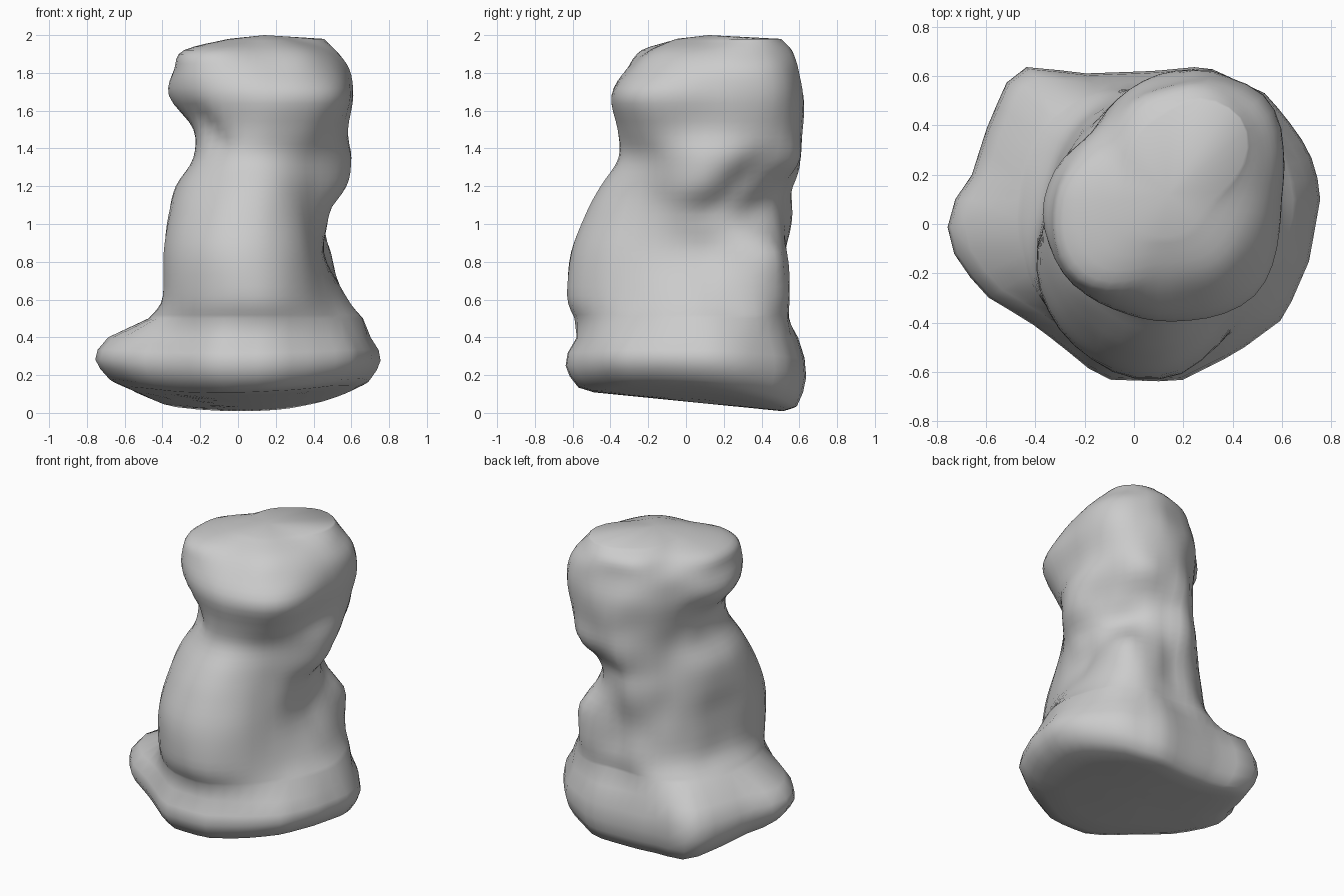
import bpy, bmesh, math
from mathutils import Vector, noise

if "Cube" in bpy.data.objects:
    bpy.data.objects.remove(bpy.data.objects["Cube"])

AXIS = Vector((0.1, 0.1))
SIDES, STEPS = 48, 4

# Plan outline of the plinth rim, counter-clockwise
OUTLINE = [(.76, .13), (.71, .30), (.61, .44), (.53, .53), (.29, .64), (.08, .62), (-.20, .61),
           (-.43, .64), (-.52, .57), (-.60, .38), (-.66, .19), (-.76, .05), (-.75, -.09),
           (-.62, -.28), (-.42, -.40), (-.30, -.49), (-.13, -.63), (.18, -.64), (.42, -.52),
           (.61, -.38), (.71, -.15)]
# Plinth rings: outline scale, and blend from the keel (0) up to level 0.40 (1)
PLINTH = [(.3, 0), (.6, 0), (.8, 0), (.91, .06), (.97, .25), (1.0, .45), (.985, .7), (.92, 1)]
# Body and head sections: height, then radius toward right, back-right, back,
# back-left, left, front-left, front, front-right
FIGURE = [
    (0.50, .56, .53, .44, .53, .57, .63, .69, .57),
    (0.62, .47, .51, .45, .46, .46, .63, .73, .52),
    (0.85, .36, .49, .44, .42, .44, .63, .71, .46),
    (1.05, .40, .38, .47, .40, .44, .57, .63, .43),
    (1.20, .48, .43, .47, .38, .42, .50, .55, .42),
    (1.35, .50, .53, .50, .36, .33, .41, .46, .42),
    (1.50, .47, .57, .50, .36, .33, .40, .46, .48),
    (1.68, .50, .60, .50, .38, .46, .48, .49, .55),
    (1.82, .47, .58, .46, .37, .43, .48, .41, .45),
    (1.92, .37, .51, .43, .30, .38, .42, .30, .34),
    (1.98, .22, .47, .34, .18, .15, .15, .15, .17),
]
# Grooves and lumps: start, end, width, depth (negative pushes inward)
STROKES = [
    ((.50, .10, 1.08), (.58, .46, 1.34), .09, -.035),   # fold on the right flank
    ((-.20, -.18, 1.60), (-.10, -.28, 1.42), .06, -.03),  # fold under left cheek
    ((.17, .58, .70), (.15, .55, 1.15), .08, -.03),     # crease beside the haunch
    ((.35, .55, 1.30), (.35, .60, 1.34), .10, .03),     # nape lump
    ((.40, .50, .65), (.45, .48, .82), .09, .03),       # haunch lump
]


def spline(a, b, c, d, t):
    return b + .5 * t * (c - a + t * (2*a - 5*b + 4*c - d + t * (3*(b - c) + d - a)))


def section_radius(row, ang):
    f = ang / (math.pi / 4)
    i = int(f)
    return spline(*(row[1 + (i + k) % 8] for k in (-1, 0, 1, 2)), f - i)


def outline_radius(ang):
    """Distance from the axis to the outline polygon."""
    d = Vector((math.cos(ang), math.sin(ang)))
    for i, a in enumerate(OUTLINE):
        a = Vector(a) - AXIS
        e = Vector(OUTLINE[(i + 1) % len(OUTLINE)]) - AXIS - a
        den = d.x * e.y - d.y * e.x
        if abs(den) < 1e-9:
            continue
        r = (a.x * e.y - a.y * e.x) / den
        t = (a.x * d.y - a.y * d.x) / den
        if r > 0 and -1e-6 <= t <= 1 + 1e-6:
            return r
    return .6


def stroke_offset(p):
    total = 0
    for a, b, w, depth in STROKES:
        a, b = Vector(a), Vector(b)
        t = max(0, min(1, (p - a).dot(b - a) / (b - a).length_squared))
        total += depth * math.exp(-((p - a.lerp(b, t)).length / w) ** 2)
    return total


def underside(p):
    return max(0, .06 - .1 * p.y + .22 * p.x ** 2)


def direction(j):
    a = j * math.tau / SIDES
    return a, Vector((math.cos(a), math.sin(a), 0))


bm = bmesh.new()
rings = []
centre = AXIS.to_3d()
edge = [outline_radius(direction(j)[0]) for j in range(SIDES)]

# Plinth: keel-shaped underside, then the rounded rim
for scale, blend in PLINTH:
    ring = []
    for j in range(SIDES):
        p = centre + direction(j)[1] * edge[j] * scale
        low = underside(p)
        p.z = low + (.40 - low) * blend
        ring.append(bm.verts.new(p))
    rings.append(ring)

# Body and head, roughened more on the back
for i in range(len(FIGURE) - 1):
    q = [FIGURE[max(0, min(len(FIGURE) - 1, i + k))] for k in (-1, 0, 1, 2)]
    last = i == len(FIGURE) - 2
    for s in range(STEPS + last):
        row = [spline(*v, s / STEPS) for v in zip(*q)]
        ring = []
        for j in range(SIDES):
            a, d = direction(j)
            p = centre + d * section_radius(row, a)
            p.z = row[0]
            rough = .008 + .012 * max(0, d.y)
            p += d * (stroke_offset(p) + rough * noise.noise(Vector((p.x * 6, p.y * 6, p.z * 4))))
            ring.append(bm.verts.new(p))
        rings.append(ring)

# Skin and caps
for lo, hi in zip(rings, rings[1:]):
    for j in range(SIDES):
        k = (j + 1) % SIDES
        bm.faces.new((lo[j], lo[k], hi[k], hi[j]))
for ring, tip in ((rings[0], (.1, .1, .05)), (rings[-1], (.14, .12, 2.0))):
    c = bm.verts.new(tip)
    for j in range(SIDES):
        bm.faces.new((ring[j], ring[(j + 1) % SIDES], c))
bmesh.ops.recalc_face_normals(bm, faces=bm.faces)

mesh = bpy.data.meshes.new("seated_statue")
bm.to_mesh(mesh)
bm.free()
statue = bpy.data.objects.new("seated_statue", mesh)
bpy.context.collection.objects.link(statue)
for f in mesh.polygons:
    f.use_smooth = True
